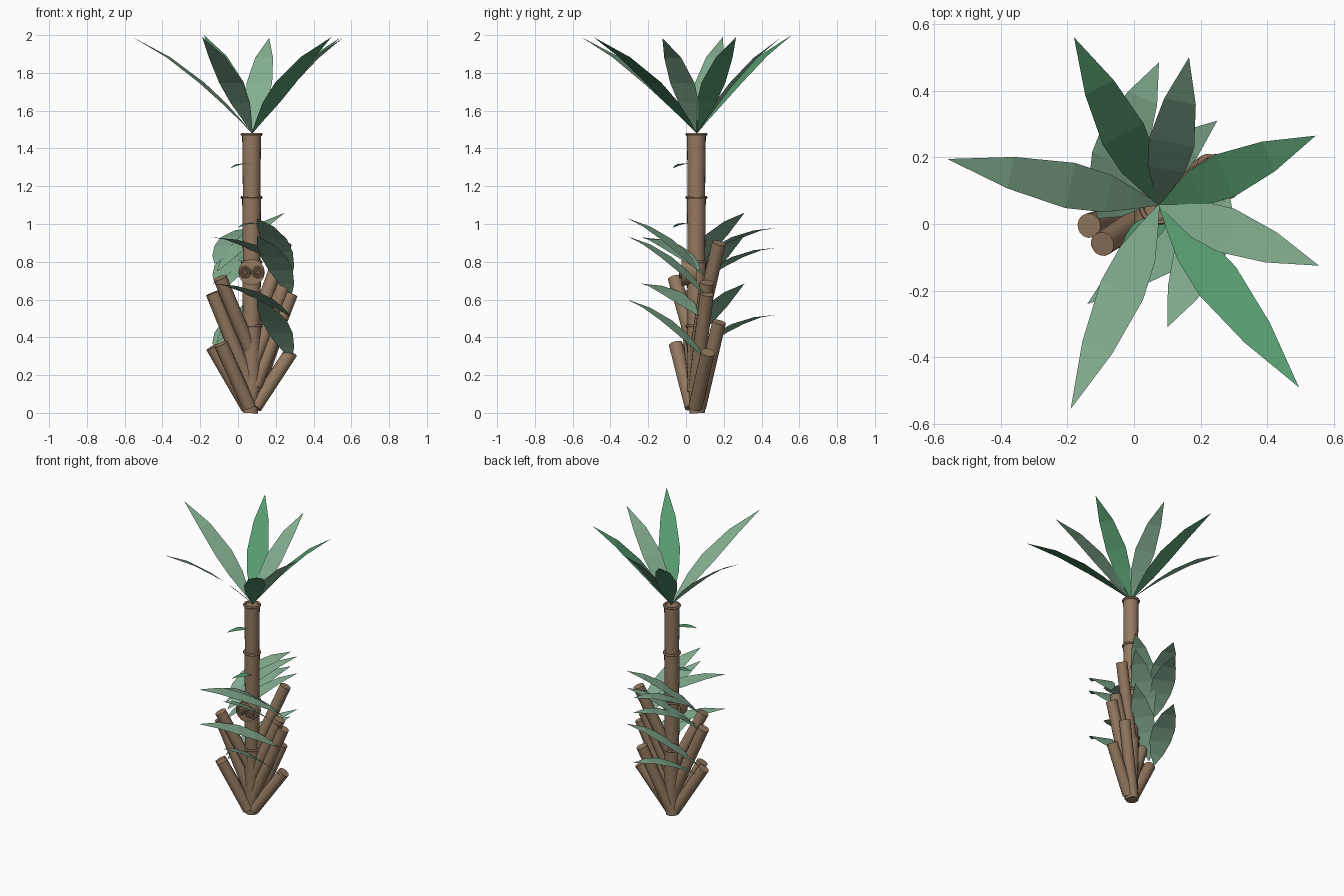
import bpy, bmesh, math
from mathutils import Vector

if "Cube" in bpy.data.objects:
    bpy.data.objects.remove(bpy.data.objects["Cube"])


def material(name, srgb):
    m = bpy.data.materials.new(name)
    lin = [((c / 255 + 0.055) / 1.055) ** 2.4 for c in srgb]
    m.diffuse_color = (*lin, 1)
    m.use_nodes = True
    m.node_tree.nodes["Principled BSDF"].inputs["Base Color"].default_value = m.diffuse_color
    return m


BARK = material("bark_brown", (148, 121, 96))
PALE = material("pale_green", (132, 175, 145))
GREEN = material("leaf_green", (86, 154, 110))


def cylinder(name, a, b, r1, r2=None, sides=16):
    """Closed, smooth-sided cylinder from a to b."""
    a, b = Vector(a), Vector(b)
    d = b - a
    bpy.ops.mesh.primitive_cone_add(vertices=sides, radius1=r1, radius2=r2 or r1,
                                    depth=d.length, location=(a + b) / 2,
                                    rotation=d.to_track_quat('Z', 'Y').to_euler())
    o = bpy.context.object
    o.name = name
    o.data.materials.append(BARK)
    bpy.ops.object.shade_smooth_by_angle(angle=math.radians(40))
    return o


def ring(name, loc, major, minor, rot=(0, 0, 0)):
    bpy.ops.mesh.primitive_torus_add(location=loc, rotation=rot, major_radius=major,
                                     minor_radius=minor, major_segments=20, minor_segments=6)
    o = bpy.context.object
    o.name = name
    o.data.materials.append(BARK)
    bpy.ops.object.shade_smooth_by_angle(angle=math.radians(40))


LONG = [(0, .004), (.1, .05), (.24, .108), (.42, .132), (.7, .092), (1, 0)]
BROAD = [(0, .01), (.12, .085), (.3, .14), (.5, .15), (.75, .095), (1, 0)]


def leaf(name, base, tip, mat, shape, scale=1, bow=.05):
    """Flat-faced arching blade, widest across its heading."""
    base, tip = Vector(base), Vector(tip)
    d = tip - base
    side = Vector((-d.y, d.x, 0)).normalized()
    bm = bmesh.new()
    prev = None
    for t, w in shape:
        c = base + d * t + Vector((0, 0, 4 * bow * t * (1 - t)))
        offs = (-.5, .5) if w > 0 else (0,)
        row = [bm.verts.new(c + side * w * scale * s) for s in offs]
        if prev:
            bm.faces.new([prev[0]] + row + [prev[1]])
        prev = row
    bm.normal_update()
    me = bpy.data.meshes.new(name)
    bm.to_mesh(me)
    bm.free()
    me.materials.append(mat)
    bpy.context.collection.objects.link(bpy.data.objects.new(name, me))


# Trunk of four jointed sections
X, Y = .072, .055
joints = [.11, .46, .80, 1.14, 1.475]
for z0, z1 in zip(joints, joints[1:]):
    cylinder("trunk_section", (X, Y, z0), (X, Y, z1), .046, .05, 20)
    ring("trunk_joint", (X, Y, z1), .05, .009)

# Side branches: base, end
branches = [
    # left
    ((.05, .05, .03), (-.135, -.005, .35)),
    ((.06, .03, .03), (-.09, -.055, .365)),
    ((.07, .05, .13), (-.135, -.005, .635)),
    ((.07, .05, .32), (-.095, -.06, .715)),
    # right
    ((.09, .05, .03), (.28, .115, .32)),
    ((.07, .07, .03), (.225, .175, .48)),
    ((.09, .05, .14), (.28, .11, .63)),
    ((.08, .05, .27), (.25, .11, .69)),
    ((.07, .06, .40), (.25, .175, .90)),
]
for a, b in branches:
    cylinder("branch", a, b, .037)

# Root stub under the trunk
cylinder("root_stub", (.065, .06, 0), (X, Y, .14), .042)

# Front knot with two ringed cut ends
cylinder("knot", (X, Y, .745), (X, -.025, .745), .07)
for s in (-1, 1):
    x = X + s * .034
    cylinder("knot_end", (x, -.02, .745), (x, -.032, .745), .03)
    ring("knot_ring", (x, -.032, .745), .026, .006, (math.pi / 2, 0, 0))
    ring("knot_inner_ring", (x, -.032, .745), .011, .004, (math.pi / 2, 0, 0))

# Crown leaves
crown = [(-.56, .195, 1.99), (-.18, .56, 2.0), (.165, .5, 1.985), (.545, .265, 1.99),
         (.555, -.125, 1.985), (.495, -.49, 1.99), (-.19, -.555, 1.99)]
for i, tip in enumerate(crown):
    leaf("crown_leaf", (.075, .058, 1.48), tip, GREEN if i % 2 else PALE, LONG, 1.05, .055)

# Broad leaves on the right branches, arching forward
for z in (1.03, .935, .60):
    leaf("front_leaf", (.28, .10, z - .31), (.10, -.31, z), PALE, BROAD, 1, .045)
for z in (.93, .685):
    leaf("front_side_leaf", (.27, .07, z - .17), (-.14, -.24, z), PALE, BROAD, 1, .04)

# Broad leaves on the left branches, arching back
for z in (.98, .875, .52):
    leaf("back_leaf", (-.12, .06, z - .19), (.075, .485, z), PALE, BROAD, 1, .045)
for z in (1.06, .94, .685):
    leaf("back_side_leaf", (-.11, .02, z - .31), (.25, .31, z), PALE, BROAD, 1, .04)

# Small shoots on the trunk
for x, z in ((.06, 1.315), (.10, 1.0)):
    leaf("shoot_leaf", (x, .02, z), (x - .10, -.07, z - .02), GREEN, BROAD, .35, .012)
